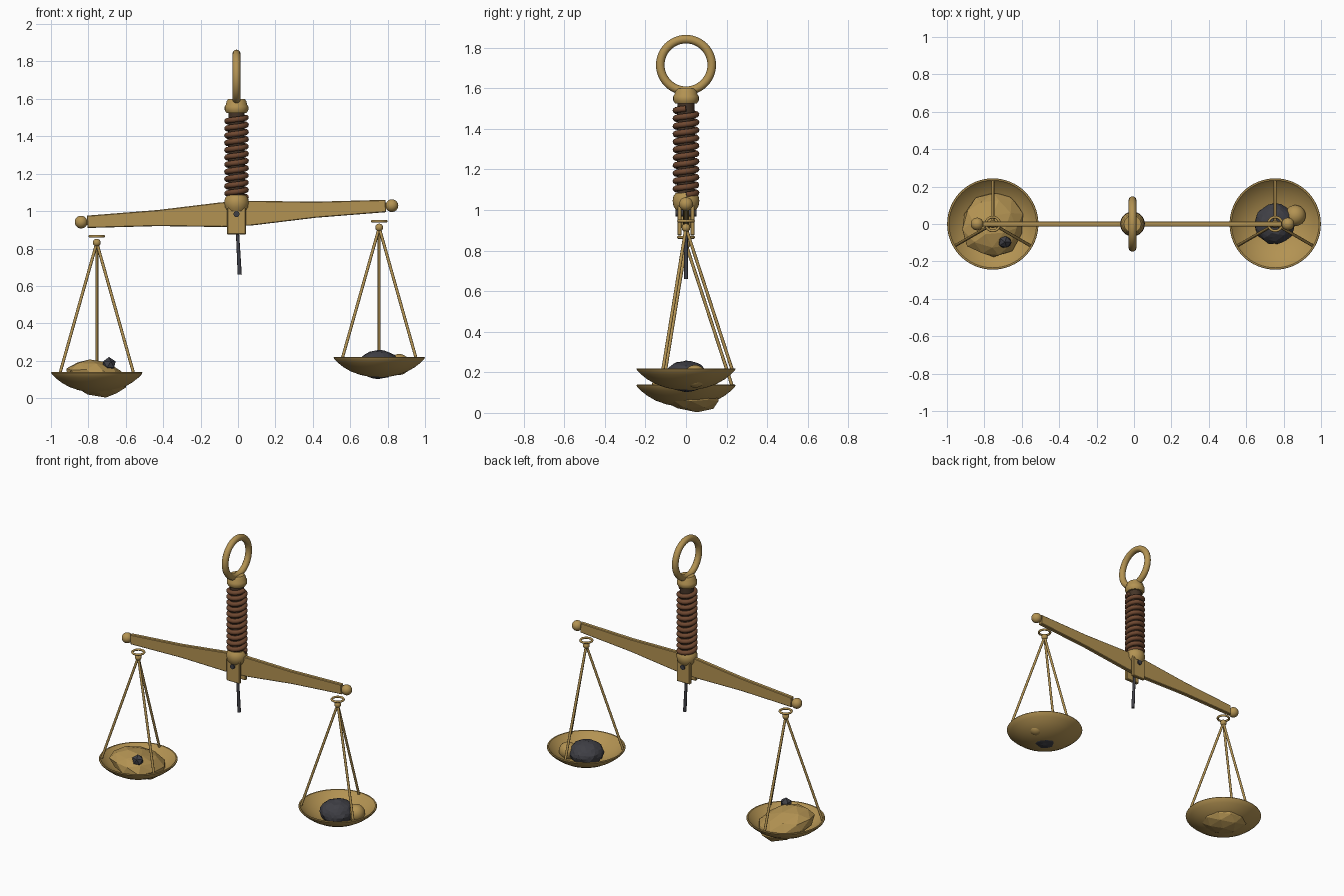
import bpy, bmesh, math, random
from mathutils import Vector, Matrix

random.seed(4)
if "Cube" in bpy.data.objects:
    bpy.data.objects.remove(bpy.data.objects["Cube"])


def material(name, rgb):
    m = bpy.data.materials.new(name)
    m.use_nodes = True
    m.diffuse_color = (*rgb, 1)
    m.node_tree.nodes["Principled BSDF"].inputs["Base Color"].default_value = (*rgb, 1)
    return m


BRASS = material("brass", (0.45, 0.29, 0.085))
LEATHER = material("brown_leather", (0.16, 0.065, 0.03))
WOOD = material("dark_wood", (0.06, 0.035, 0.02))
IRON = material("dark_iron", (0.05, 0.05, 0.06))

AXIS = -0.008
PIVOT = Vector((AXIS, 0, 0.985))
TILT = Matrix.Translation(PIVOT) @ Matrix.Rotation(math.radians(-3.03), 4, 'Y')


def finish(name, bm, mat, smooth=True, matrix=None):
    bmesh.ops.recalc_face_normals(bm, faces=bm.faces)
    if matrix:
        bm.transform(matrix)
    me = bpy.data.meshes.new(name)
    bm.to_mesh(me)
    bm.free()
    me.materials.append(mat)
    ob = bpy.data.objects.new(name, me)
    bpy.context.collection.objects.link(ob)
    bpy.ops.object.select_all(action='DESELECT')
    bpy.context.view_layer.objects.active = ob
    ob.select_set(True)
    if smooth:
        bpy.ops.object.shade_smooth_by_angle(angle=math.radians(40))
    return ob


def lathe(name, profile, mat, loc, steps=48):
    bm = bmesh.new()
    vs = [bm.verts.new((r, 0, z)) for r, z in profile]
    es = [bm.edges.new(p) for p in zip(vs, vs[1:])]
    bmesh.ops.spin(bm, geom=vs + es, cent=(0, 0, 0), axis=(0, 0, 1),
                   angle=math.tau, steps=steps)
    bmesh.ops.remove_doubles(bm, verts=bm.verts, dist=0.0005)
    return finish(name, bm, mat, matrix=Matrix.Translation(loc))


def rod(name, a, b, r1, r2, mat, segments=12):
    a, b = Vector(a), Vector(b)
    bm = bmesh.new()
    bmesh.ops.create_cone(bm, cap_ends=True, segments=segments, radius1=r1,
                          radius2=r2, depth=(b - a).length)
    rot = (b - a).to_track_quat('Z', 'Y').to_matrix().to_4x4()
    return finish(name, bm, mat, matrix=Matrix.Translation((a + b) / 2) @ rot)


def ball(name, loc, r, mat):
    bm = bmesh.new()
    bmesh.ops.create_uvsphere(bm, u_segments=24, v_segments=16, radius=r)
    return finish(name, bm, mat, matrix=Matrix.Translation(loc))


def ring(name, loc, major, minor, mat, rot=(0, 0, 0)):
    bpy.ops.mesh.primitive_torus_add(location=loc, rotation=rot, major_radius=major,
                                     minor_radius=minor, major_segments=48, minor_segments=16)
    ob = bpy.context.object
    ob.name = name
    ob.data.materials.append(mat)
    bpy.ops.object.shade_smooth_by_angle(angle=math.radians(40))


def rock(name, loc, size, mat, detail, rough, shear=(0, 0)):
    bm = bmesh.new()
    bmesh.ops.create_icosphere(bm, subdivisions=detail, radius=1)
    for v in bm.verts:
        if abs(v.co.z) < 0.99:
            v.co *= random.uniform(1 - rough, 1)
        x, y, z = v.co
        v.co = ((x + shear[0] * z) * size[0], (y + shear[1] * z) * size[1], z * size[2])
    return finish(name, bm, mat, smooth=False, matrix=Matrix.Translation(loc))


def box(name, loc, size, mat, bevel=0.004):
    bm = bmesh.new()
    bmesh.ops.create_cube(bm, size=1)
    bm.transform(Matrix.Diagonal((*size, 1)))
    bmesh.ops.bevel(bm, geom=bm.edges[:], offset=bevel, segments=1, affect='EDGES')
    return finish(name, bm, mat, smooth=False, matrix=Matrix.Translation(loc))


# Handle: hanging ring, ferrules, core and coiled wrap
ring("hanging_ring", (AXIS, 0, 1.715), 0.127, 0.021, BRASS, (0, math.pi / 2, 0))
lathe("top_ferrule", [(0, 1.6), (0.045, 1.598), (0.054, 1.585), (0.056, 1.57), (0.063, 1.56),
                      (0.063, 1.54), (0.054, 1.525), (0, 1.525)], BRASS, (AXIS, 0, 0))
lathe("bottom_ferrule", [(0, 1.085), (0.05, 1.085), (0.062, 1.068), (0.066, 1.045),
                         (0.062, 1.02), (0.05, 1.0), (0, 1.0)], BRASS, (AXIS, 0, 0))
rod("handle_core", (AXIS, 0, 1.05), (AXIS, 0, 1.55), 0.043, 0.043, WOOD, 32)

TURNS, PER = 11, 24
curve = bpy.data.curves.new("handle_wrap", 'CURVE')
curve.dimensions = '3D'
curve.bevel_depth = 0.015
curve.bevel_resolution = 3
curve.use_fill_caps = True
spline = curve.splines.new('POLY')
spline.points.add(TURNS * PER)
for i, p in enumerate(spline.points):
    a = math.tau * i / PER
    p.co = (AXIS + 0.051 * math.cos(a), 0.051 * math.sin(a),
            1.075 + 0.425 * i / (TURNS * PER), 1)
curve.materials.append(LEATHER)
bpy.context.collection.objects.link(bpy.data.objects.new("handle_wrap", curve))

# Fork holding the beam, with its pivot pin
for side, y in (("front", -0.032), ("back", 0.032)):
    box(side + "_fork_plate", (AXIS, y, 0.95), (0.1, 0.022, 0.15), BRASS)
rod("pivot_pin", (AXIS, -0.052, 0.984), (AXIS, 0.052, 0.984), 0.016, 0.016, IRON, 20)

# Tilted beam, tapering towards both ends
half = [(0.8, 0.033), (0.42, 0.043), (0.08, 0.066)]
top = half + [(-x, h) for x, h in reversed(half)]
outline = top + [(x, -h) for x, h in reversed(top)]
bm = bmesh.new()
face = bm.faces.new([bm.verts.new((x, -0.014, z)) for x, z in outline])
ext = bmesh.ops.extrude_face_region(bm, geom=[face])
bmesh.ops.translate(bm, vec=(0, 0.028, 0),
                    verts=[g for g in ext["geom"] if isinstance(g, bmesh.types.BMVert)])
rims = [e for e in bm.edges if abs(e.verts[0].co.y - e.verts[1].co.y) < 0.001]
bmesh.ops.bevel(bm, geom=rims, offset=0.004, segments=1, affect='EDGES')
finish("beam", bm, BRASS, smooth=False, matrix=TILT)
for side, s in (("right", -1), ("left", 1)):
    ball(side + "_beam_knob", TILT @ Vector((0.832 * s, 0, 0)), 0.034, BRASS)

# Pointer below the beam
rod("pointer", TILT @ Vector((0, 0, -0.05)), TILT @ Vector((0, 0, -0.325)), 0.008, 0.011, IRON)

# Pans with hanging rods, hook balls and link rings
BOWL = [(0, -0.108), (0.05, -0.106), (0.1, -0.096), (0.15, -0.078), (0.19, -0.055),
        (0.222, -0.03), (0.24, -0.012), (0.244, -0.004), (0.242, 0), (0.234, 0), (0.226, -0.01),
        (0.182, -0.045), (0.14, -0.068), (0.09, -0.086), (0.045, -0.094), (0, -0.096)]
for side, x, rim in (("right", -0.755, 0.139), ("left", 0.755, 0.22)):
    lathe(side + "_pan", BOWL, BRASS, (x, 0, rim), 64)
    apex = Vector((x, 0, rim + 0.692))
    ball(side + "_hook_ball", apex, 0.021, BRASS)
    ring(side + "_link_ring", apex + Vector((0, 0, 0.034)), 0.037, 0.007, BRASS)
    for k in range(3):
        a = math.radians(90 + 120 * k)
        end = (x + 0.228 * math.cos(a), 0.228 * math.sin(a), rim - 0.008)
        rod(f"{side}_pan_rod_{k + 1}", end, apex, 0.008, 0.008, BRASS)

# Contents of the pans
rock("gold_nugget", (-0.75, 0, 0.105), (0.172, 0.182, 0.102), BRASS, 2, 0.12, (-0.25, -0.3))
rock("ore_chip", (-0.69, -0.096, 0.18), (0.042, 0.04, 0.04), IRON, 1, 0.15)
rock("ore_lump", (0.753, 0, 0.18), (0.112, 0.112, 0.078), IRON, 3, 0.07)
ball("gold_pellet", (0.862, 0.045, 0.18), 0.056, BRASS)
